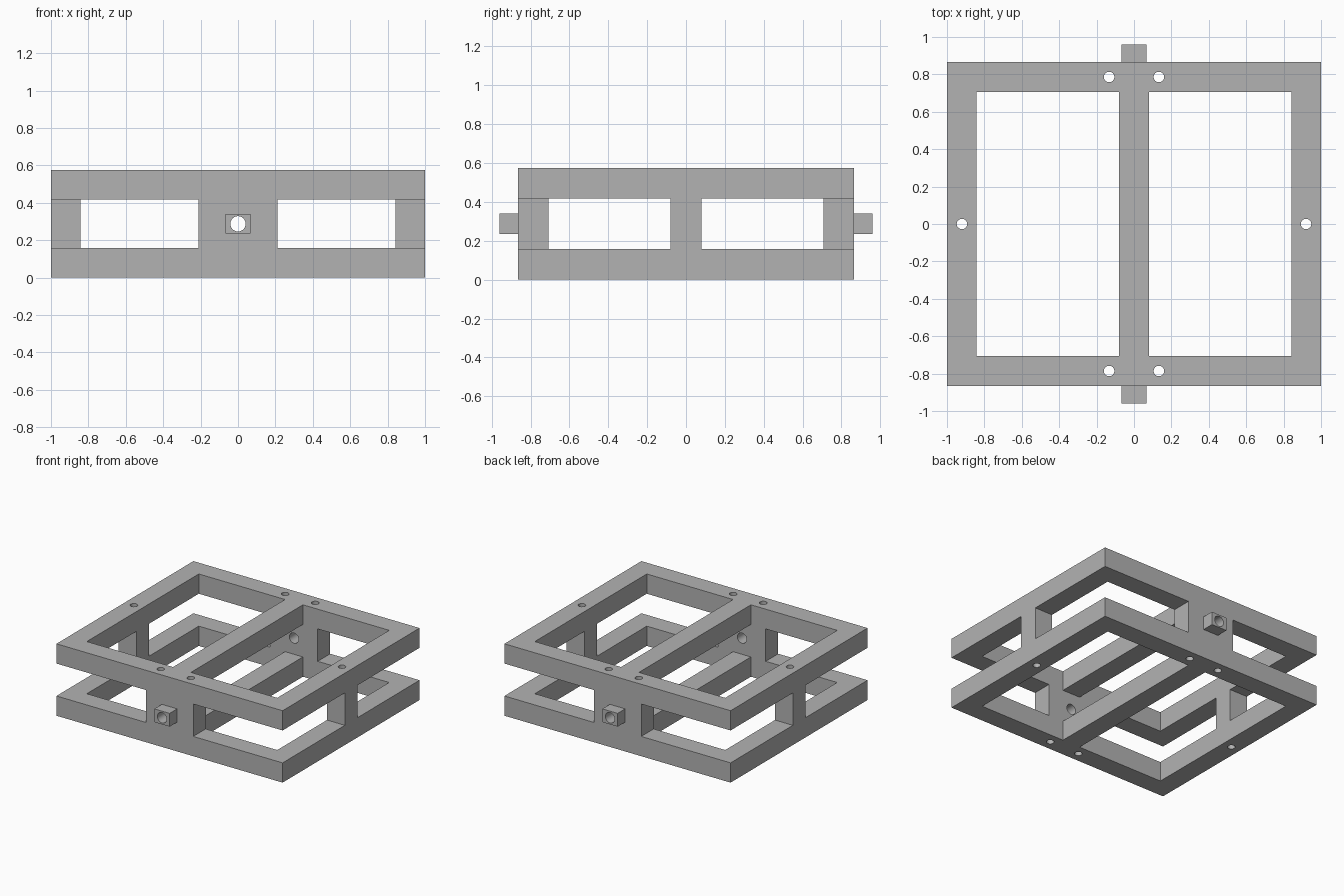
import bpy
from math import radians

old = bpy.data.objects.get("Cube")
if old:
    bpy.data.objects.remove(old, do_unlink=True)

# Overall sizes
HX, HY, H = 1.0, 0.865, 0.575      # half width, half depth, height
BAR = 0.158                        # bar thickness
MID = H / 2
IX, IY = HX - BAR, HY - BAR        # inner opening half sizes
RIB = BAR / 2                      # half width of centre rib and side posts
POST = 0.21                        # half width of front and back posts

grey = bpy.data.materials.new("plain grey")
grey.use_nodes = True
colour = (0.45, 0.45, 0.45, 1)
grey.diffuse_color = colour
grey.node_tree.nodes["Principled BSDF"].inputs["Base Color"].default_value = colour


def box(name, lo, hi):
    """Box between two opposite corners."""
    centre = [(a + b) / 2 for a, b in zip(lo, hi)]
    bpy.ops.mesh.primitive_cube_add(size=1, location=centre)
    ob = bpy.context.object
    ob.name = name
    ob.scale = [abs(b - a) for a, b in zip(lo, hi)]
    bpy.ops.object.transform_apply(location=True, rotation=True, scale=True)
    ob.data.materials.append(grey)
    return ob


def rod(name, radius, length, location, tilt=0):
    bpy.ops.mesh.primitive_cylinder_add(vertices=32, radius=radius, depth=length,
                                        location=location, rotation=(tilt, 0, 0))
    ob = bpy.context.object
    ob.name = name
    ob.data.materials.append(grey)
    return ob


def combine(target, tool, operation):
    """Apply a boolean and discard the tool."""
    mod = target.modifiers.new(tool.name, 'BOOLEAN')
    mod.operation, mod.solver, mod.object = operation, 'EXACT', tool
    bpy.context.view_layer.objects.active = target
    bpy.ops.object.modifier_apply(modifier=mod.name)
    bpy.data.objects.remove(tool, do_unlink=True)


frame = box("double_frame", (-HX, -HY, 0), (HX, HY, H))

# Gap between lower and upper frames, leaving four posts
combine(frame, box("core_gap", (-IX, -IY, BAR), (IX, IY, H - BAR)), 'DIFFERENCE')
for sx in (-1, 1):
    for sy in (-1, 1):
        gap = box("corner_gap", (sx * POST, sy * RIB, BAR),
                  (sx * (HX + 0.1), sy * (HY + 0.1), H - BAR))
        combine(frame, gap, 'DIFFERENCE')

# Openings either side of the centre rib
for sx in (-1, 1):
    opening = box("opening", (sx * RIB, -IY, -0.1), (sx * IX, IY, H + 0.1))
    combine(frame, opening, 'DIFFERENCE')

# Square lugs on front and back posts
for sy in (-1, 1):
    lug = box("lug", (-0.068, sy * (HY - 0.05), MID - 0.053),
              (0.068, sy * 0.96, MID + 0.053))
    combine(frame, lug, 'UNION')

# Bore through the lugs and bolt holes through the posts
combine(frame, rod("bore", 0.041, 3, (0, 0, MID), radians(90)), 'DIFFERENCE')
spots = [(sx * 0.133, sy * 0.786) for sx in (-1, 1) for sy in (-1, 1)]
spots += [(sx * 0.92, 0) for sx in (-1, 1)]
for x, y in spots:
    combine(frame, rod("bolt_hole", 0.028, 1, (x, y, MID)), 'DIFFERENCE')

# Flat faces, smooth bores
bpy.ops.object.select_all(action='DESELECT')
frame.select_set(True)
bpy.context.view_layer.objects.active = frame
bpy.ops.object.shade_smooth_by_angle(angle=radians(30))
